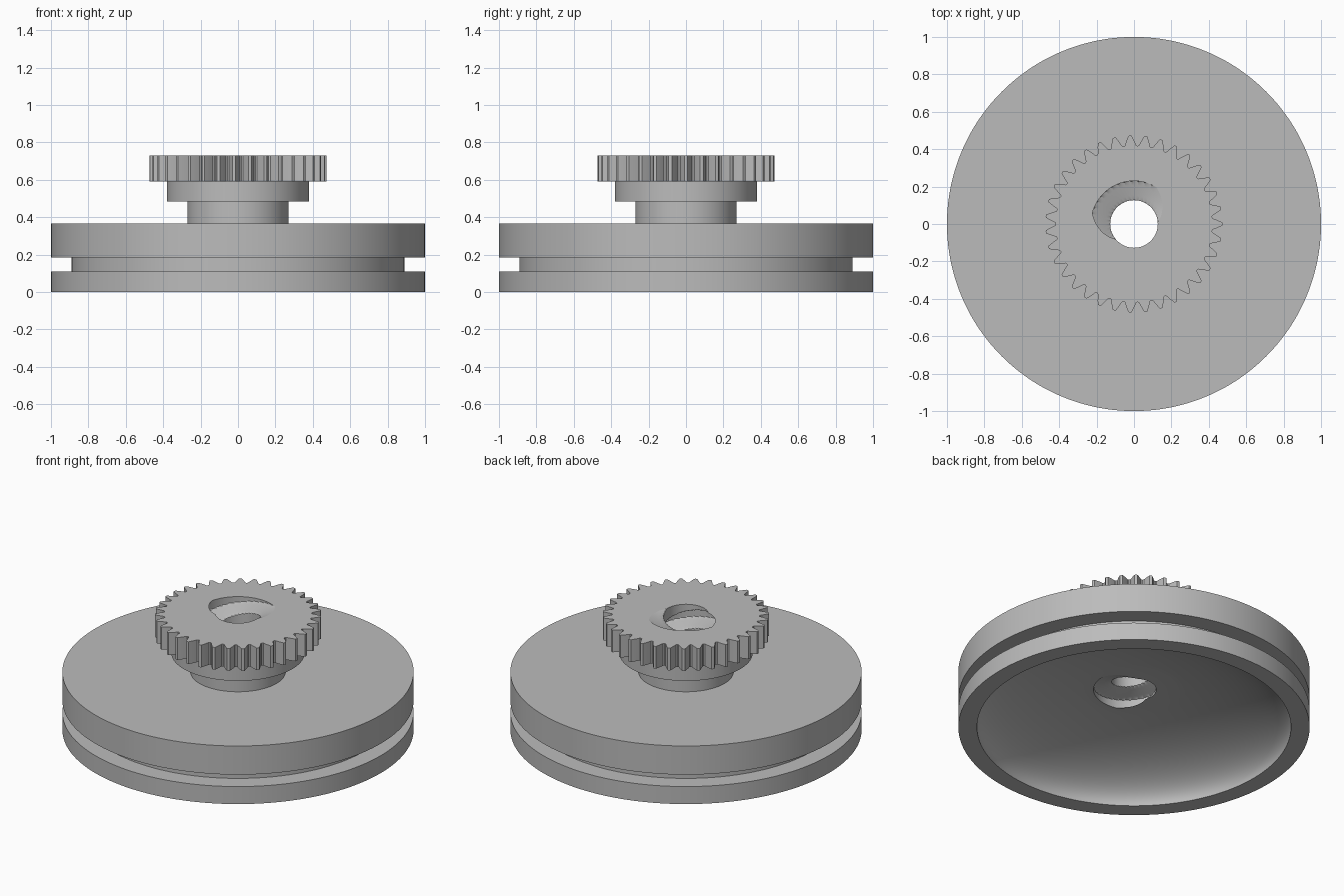
import bpy
from math import sin, cos, pi, tau, acos

cube = bpy.data.objects.get("Cube")
if cube:
    bpy.data.objects.remove(cube)

TEETH = 35
SEGS = TEETH * 10          # shared angular steps, so all parts meet exactly
TOP = 0.73
BORE, THREAD = 0.127, 0.23  # thread inner and outer radius
PITCH = 0.19

grey = bpy.data.materials.new("grey")
grey.use_nodes = True
grey.diffuse_color = (0.5, 0.5, 0.5, 1)
grey.node_tree.nodes["Principled BSDF"].inputs["Base Color"].default_value = (0.5, 0.5, 0.5, 1)


def clamp(v):
    return max(0.0, min(1.0, v))


def circle(r):
    return lambda a: r


def gear_outline(a):
    phase = abs((a * TEETH / tau + 0.5) % 1 - 0.5)
    return 0.418 + 0.056 * clamp((0.42 - phase) / 0.33)


def thread_at(z):
    """Cross-section of the helical groove at height z."""
    def radius(a):
        centre = 1.95 + (TOP - z) / PITCH * tau
        off = abs((a - centre + pi) % tau - pi)
        return BORE + (THREAD - BORE) * clamp((1.87 - off) / 0.94)
    return radius


def loft(name, rings):
    """Join rings of (radius function, height) into a surface."""
    verts, faces = [], []
    for radius, z in rings:
        for j in range(SEGS):
            a = tau * j / SEGS
            verts.append((radius(a) * cos(a), radius(a) * sin(a), z))
    for i in range(len(rings) - 1):
        for j in range(SEGS):
            k = (j + 1) % SEGS
            faces.append((i * SEGS + j, i * SEGS + k,
                          (i + 1) * SEGS + k, (i + 1) * SEGS + j))
    mesh = bpy.data.meshes.new(name)
    mesh.from_pydata(verts, [], faces)
    mesh.materials.append(grey)
    obj = bpy.data.objects.new(name, mesh)
    bpy.context.collection.objects.link(obj)
    bpy.ops.object.select_all(action='DESELECT')
    obj.select_set(True)
    bpy.context.view_layer.objects.active = obj
    bpy.ops.object.shade_smooth_by_angle(angle=pi / 6)
    return obj


# Grooved wheel with a domed hollow underneath
HOLLOW_R, HOLLOW_H = 0.894, 0.257
start = acos(0.25 / HOLLOW_R)
floor_z = HOLLOW_H * sin(start)
dome = [(circle(HOLLOW_R * cos(start * (1 - i / 24))),
         HOLLOW_H * sin(start * (1 - i / 24))) for i in range(25)]
outside = [(1, 0), (1, 0.11), (0.89, 0.11), (0.89, 0.185),
           (1, 0.185), (1, 0.365), (0.27, 0.365)]
loft("grooved_wheel", [(thread_at(floor_z), floor_z)] + dome
     + [(circle(r), z) for r, z in outside])

# Stepped hub
loft("hub_neck", [(circle(0.27), 0.365), (circle(0.27), 0.485)])
loft("hub_collar", [(circle(0.27), 0.485), (circle(0.38), 0.485), (circle(0.38), 0.59)])

# Toothed gear
loft("gear", [(circle(0.38), 0.59), (gear_outline, 0.59),
              (gear_outline, TOP), (thread_at(TOP), TOP)])

# Threaded bore running through the middle
STEPS = 100
heights = [TOP + (floor_z - TOP) * i / STEPS for i in range(STEPS + 1)]
loft("threaded_bore", [(thread_at(z), z) for z in heights])
